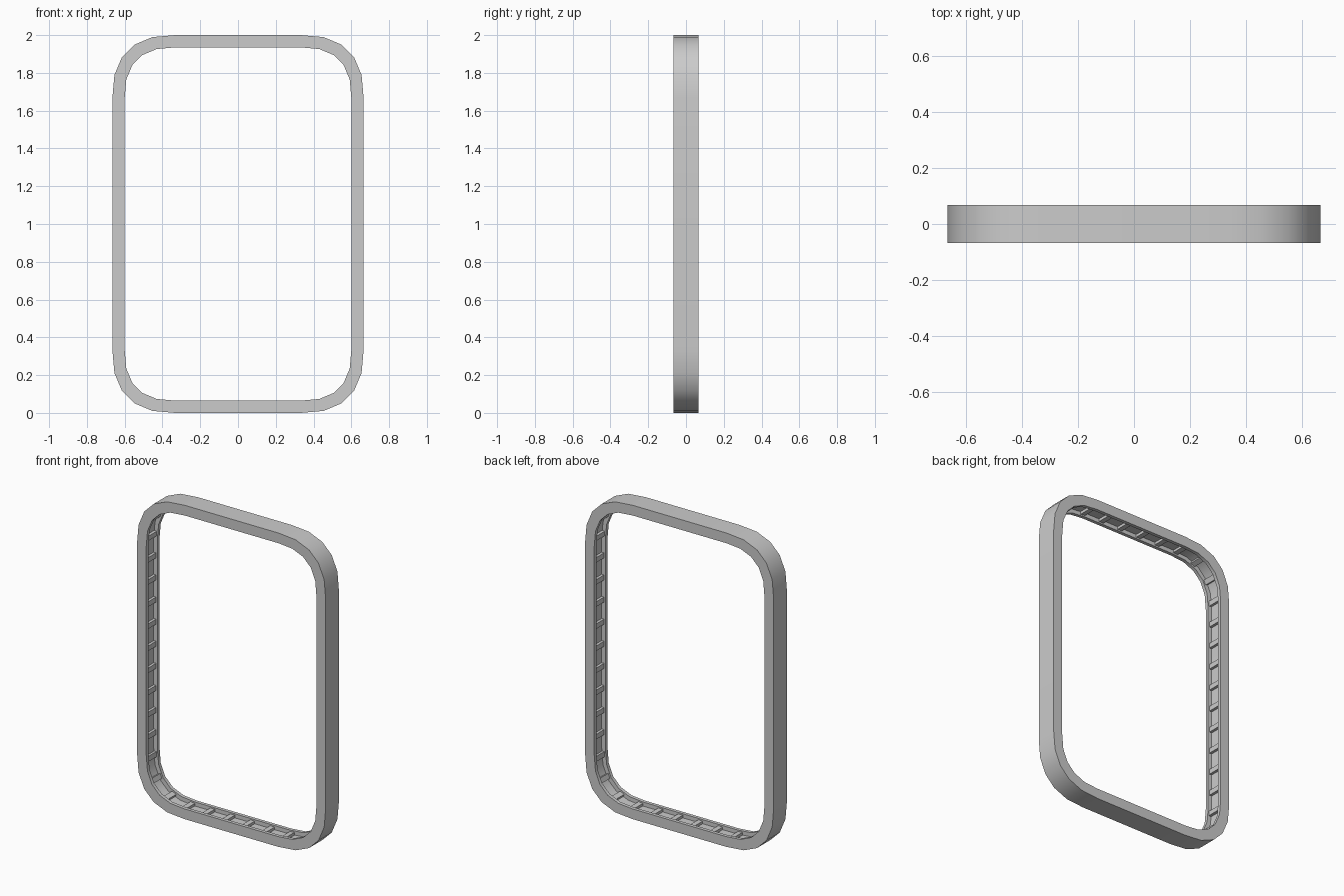
import bpy, bmesh, math
from mathutils import Vector, Matrix

if "Cube" in bpy.data.objects:
    bpy.data.objects.remove(bpy.data.objects["Cube"])

HX, R, D, T = 0.665, 0.333, 0.067, 0.065   # half width, corner radius, half depth, wall
GROOVE, LIP = 0.026, 0.022                 # channel depth and lip width
QUARTER = [(1, 0), (.968, .365), (.848, .65), (.65, .848), (.365, .968), (0, 1)]


def outline(inset):
    """Rounded rectangle in the xz plane, starting at the right upper corner."""
    r = R - inset
    q = [(HX - R + r * a, 1 - R + r * b) for a, b in QUARTER]
    half = q + [(-x, z) for x, z in reversed(q)]
    return [(x, z + 1) for x, z in half] + [(x, 1 - z) for x, z in reversed(half)]


def finish(bm, name):
    bmesh.ops.recalc_face_normals(bm, faces=bm.faces)
    me = bpy.data.meshes.new(name)
    bm.to_mesh(me)
    bm.free()
    ob = bpy.data.objects.new(name, me)
    bpy.context.collection.objects.link(ob)
    return ob


# Frame: channel cross-section (inset, y) swept round the outline
section = [(0, -D), (0, D), (T, D), (T, D - LIP), (T - GROOVE, D - LIP),
           (T - GROOVE, LIP - D), (T, LIP - D), (T, -D)]
bm = bmesh.new()
rings = [[bm.verts.new((x, y, z)) for x, z in outline(i)] for i, y in section]
for k, a in enumerate(rings):
    b = rings[(k + 1) % len(rings)]
    for i in range(len(a)):
        j = (i + 1) % len(a)
        bm.faces.new((a[i], a[j], b[j], b[i]))
frame = finish(bm, "frame")
bpy.context.view_layer.objects.active = frame
frame.select_set(True)
bpy.ops.object.shade_smooth_by_angle(angle=math.radians(30))

# Bars: evenly spaced small blocks on the channel floor
COUNT, LONG, HIGH = 42, 0.032, 0.018
pts = [Vector((x, 0, z)) for x, z in outline(T - GROOVE)]
pts = [Vector((pts[0].x, 0, 1))] + pts + [Vector((pts[0].x, 0, 1))]
total = sum((b - a).length for a, b in zip(pts, pts[1:]))
bm = bmesh.new()
for n in range(COUNT):
    s = total * n / COUNT
    for a, b in zip(pts, pts[1:]):
        seg = (b - a).length
        if s <= seg:
            break
        s -= seg
    t = (b - a).normalized()
    inward = Vector((-t.z, 0, t.x))
    c = a + t * s + inward * (HIGH / 2 - 0.001)
    rot = Matrix((t, Vector((0, 1, 0)), inward)).transposed().to_4x4()
    size = Matrix.Diagonal((LONG, 2 * (D - LIP), HIGH, 1))
    bmesh.ops.create_cube(bm, size=1, matrix=Matrix.Translation(c) @ rot @ size)
finish(bm, "channel_bars")
